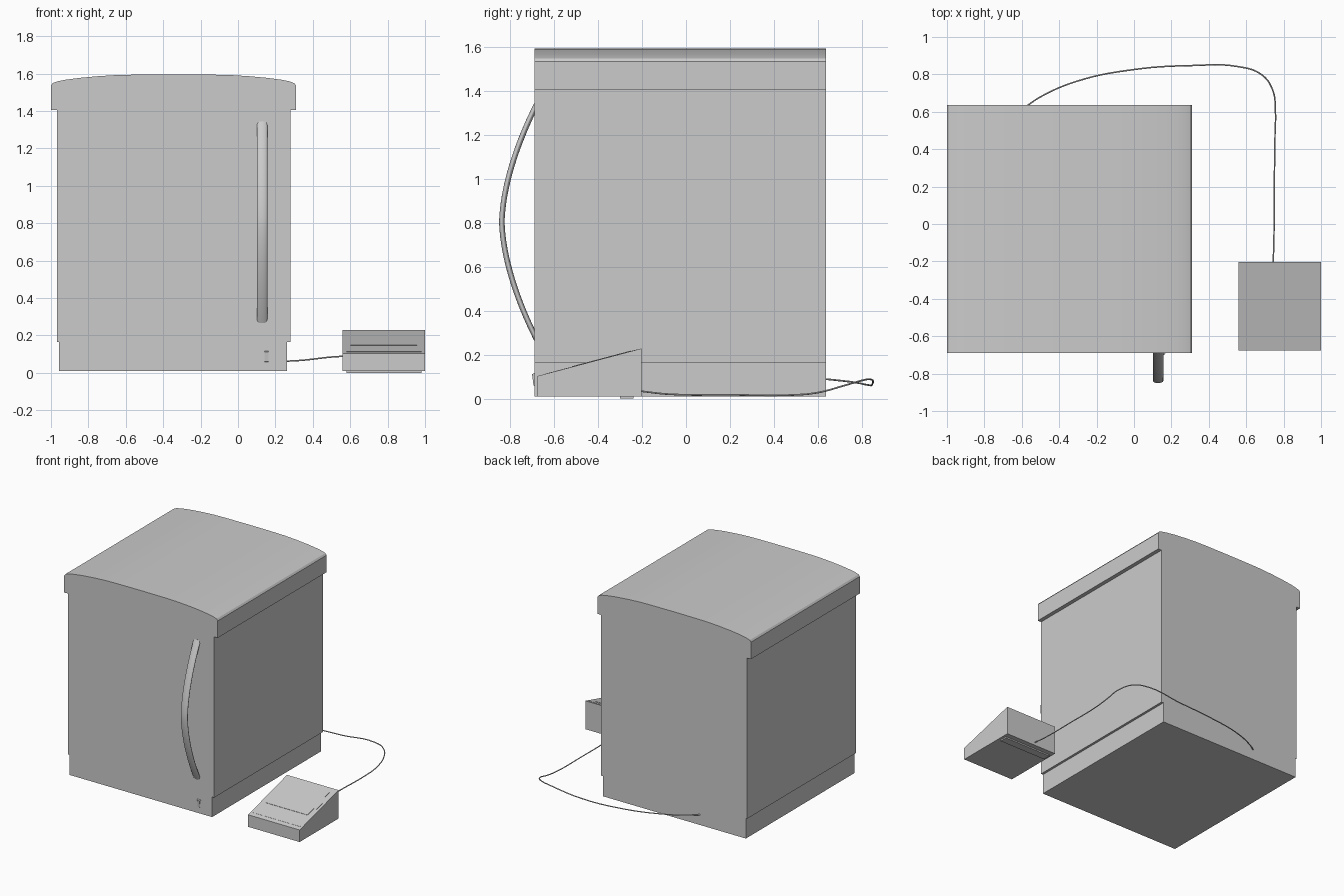
import bpy, bmesh, math

if "Cube" in bpy.data.objects:
    bpy.data.objects.remove(bpy.data.objects["Cube"])


def extrude(name, pts, lo, hi, axis, smooth=False):
    """Extrude a closed profile: (x, z) along y, or (y, z) along x."""
    bm = bmesh.new()
    place = (lambda a, b, t: (a, t, b)) if axis == 'y' else (lambda a, b, t: (t, a, b))
    face = bm.faces.new([bm.verts.new(place(a, b, lo)) for a, b in pts])
    new = bmesh.ops.extrude_face_region(bm, geom=[face])['geom']
    shift = (0, hi - lo, 0) if axis == 'y' else (hi - lo, 0, 0)
    bmesh.ops.translate(bm, vec=shift, verts=[v for v in new if isinstance(v, bmesh.types.BMVert)])
    # extrusion drops or keeps the start face; make sure both ends are closed
    bmesh.ops.holes_fill(bm, edges=[e for e in bm.edges if e.is_boundary], sides=0)
    bmesh.ops.recalc_face_normals(bm, faces=bm.faces)
    mesh = bpy.data.meshes.new(name)
    bm.to_mesh(mesh)
    bm.free()
    ob = bpy.data.objects.new(name, mesh)
    bpy.context.collection.objects.link(ob)
    if smooth:
        select(ob)
        bpy.ops.object.shade_smooth_by_angle(angle=math.radians(30))
    return ob


def select(ob):
    bpy.ops.object.select_all(action='DESELECT')
    ob.select_set(True)
    bpy.context.view_layer.objects.active = ob


def box(name, x0, x1, y0, y1, z0, z1):
    return extrude(name, [(x0, z0), (x1, z0), (x1, z1), (x0, z1)], y0, y1, 'y')


def tube(name, pts, radius, res, sides=3, scale_x=1.0, x=0.0):
    """Smooth round tube through points, converted to a mesh."""
    cu = bpy.data.curves.new(name, 'CURVE')
    cu.dimensions = '3D'
    cu.bevel_depth, cu.bevel_resolution = radius, sides
    cu.resolution_u, cu.use_fill_caps = res, True
    sp = cu.splines.new('BEZIER')
    sp.bezier_points.add(len(pts) - 1)
    for bp, p in zip(sp.bezier_points, pts):
        bp.co = p
        bp.handle_left_type = bp.handle_right_type = 'AUTO'
    ob = bpy.data.objects.new(name, cu)
    bpy.context.collection.objects.link(ob)
    ob.scale.x, ob.location.x = scale_x, x
    select(ob)
    bpy.ops.object.convert(target='MESH')
    bpy.ops.object.shade_smooth_by_angle(angle=math.radians(40))


FRONT, BACK = -0.69, 0.637

# Cabinet: plinth, main body and crowned lid, all flush front and back
box("plinth", -0.957, 0.262, FRONT, BACK, 0.01, 0.165)
box("body", -0.967, 0.28, FRONT, BACK, 0.165, 1.405)

cx, hw = -0.345, 0.655
half = [(0, 1.595), (0.2, 1.594), (0.3, 1.592), (0.4, 1.586), (0.5, 1.577),
        (0.575, 1.567), (0.62, 1.558), (0.645, 1.549), (hw, 1.536), (hw, 1.405)]
lid = [(cx + a, z) for a, z in half] + [(cx - a, z) for a, z in reversed(half[1:])]
extrude("lid", lid, FRONT, BACK, 'y', smooth=True)

# Bowed door handle with a flat oval section
arc = []
for i in range(-11, 12):
    t = i / 10.6
    arc.append((0, -0.838 + 0.148 * abs(t) ** 1.7, 0.805 + 0.515 * t))
tube("door_handle", arc, 0.0125, 3, sides=6, scale_x=2.28, x=0.129)

# Rocker switch low on the front
box("switch_plate", 0.136, 0.168, -0.693, -0.685, 0.06, 0.115)
extrude("switch_rocker", [(-0.688, 0.055), (-0.694, 0.06), (-0.701, 0.112), (-0.688, 0.118)],
        0.142, 0.162, 'x')

# Foot pedal: wedge with two thin tread plates and a foot strip
Y0, Y1, Z0, Z1 = -0.677, -0.202, 0.103, 0.229
extrude("pedal", [(Y0, 0.01), (Y1, 0.01), (Y1, Z1), (Y0, Z0)], 0.56, 1.0, 'x')


def slope(y):
    return Z0 + (y - Y0) / (Y1 - Y0) * (Z1 - Z0)


def tread(name, x0, x1, y0, y1, h):
    extrude(name, [(y0, slope(y0) - 0.004), (y1, slope(y1) - 0.004),
                   (y1, slope(y1) + h), (y0, slope(y0) + h)], x0, x1, 'x')


tread("pedal_tread", 0.58, 0.98, -0.645, -0.22, 0.001)
tread("pedal_pad", 0.602, 0.957, -0.52, -0.25, 0.003)
box("pedal_foot_strip", 0.58, 0.98, -0.30, -0.24, 0.0, 0.012)

# Cable from the back of the cabinet round to the pedal
cable = [(-0.575, 0.63, 0.09), (-0.5, 0.68, 0.085), (-0.3, 0.765, 0.075), (0, 0.826, 0.063),
         (0.3, 0.847, 0.064), (0.56, 0.841, 0.088), (0.68, 0.80, 0.083), (0.74, 0.72, 0.06),
         (0.756, 0.60, 0.028), (0.754, 0.48, 0.017), (0.75, 0.2, 0.018),
         (0.748, -0.08, 0.021), (0.744, -0.21, 0.035)]
tube("cable", cable, 0.004, 8, sides=2)
